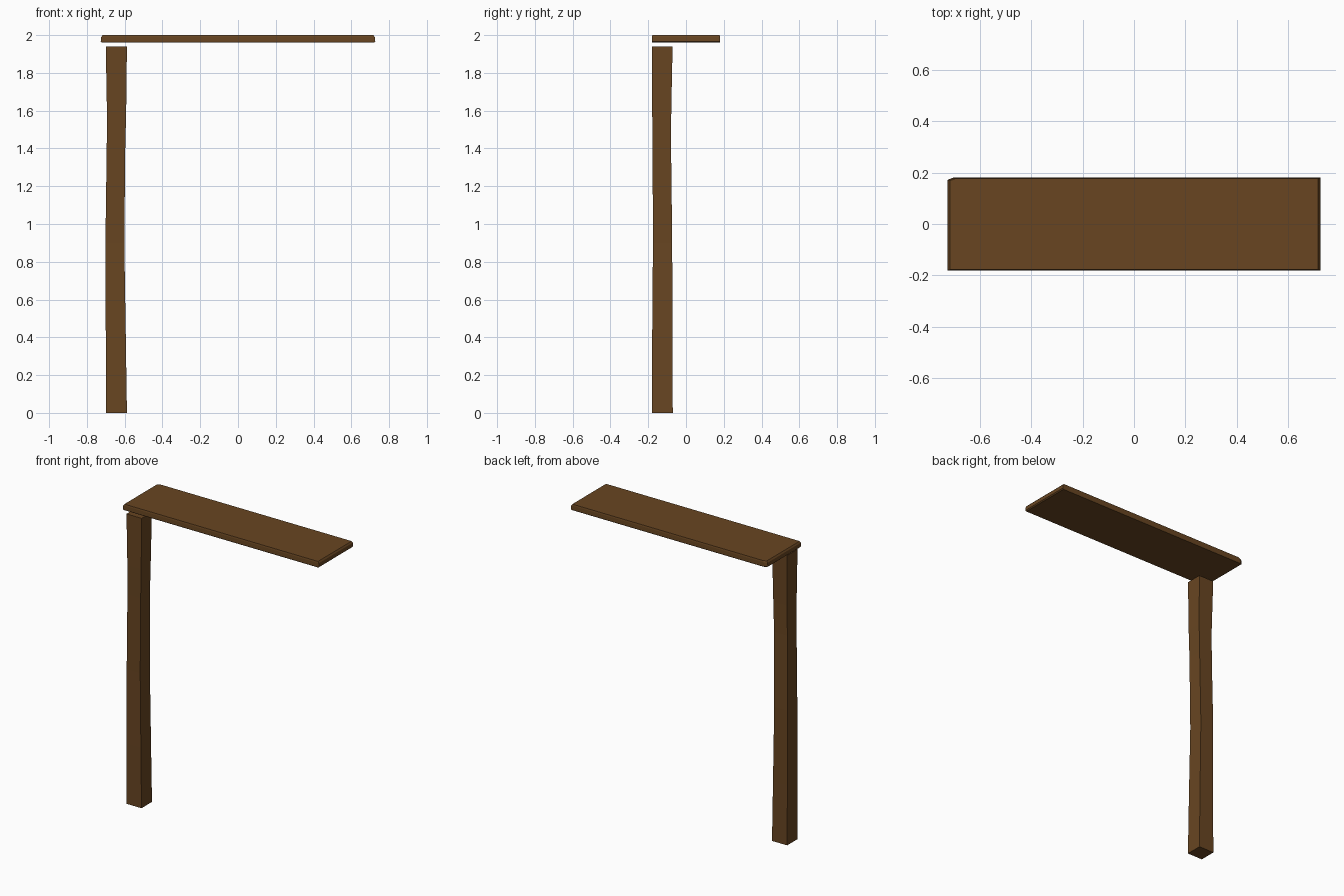
import bpy, bmesh

if "Cube" in bpy.data.objects:
    bpy.data.objects.remove(bpy.data.objects["Cube"])

wood = bpy.data.materials.new("dark_brown_wood")
wood.diffuse_color = (0.138, 0.060, 0.0155, 1.0)
wood.use_nodes = True
wood.node_tree.nodes["Principled BSDF"].inputs["Base Color"].default_value = wood.diffuse_color


def loft(name, rings):
    """Join a stack of equal-sized point loops and cap both ends."""
    bm = bmesh.new()
    loops = [[bm.verts.new(p) for p in ring] for ring in rings]
    n = len(loops[0])
    for a, b in zip(loops, loops[1:]):
        for i in range(n):
            j = (i + 1) % n
            bm.faces.new((a[i], a[j], b[j], b[i]))
    bm.faces.new(loops[0][::-1])
    bm.faces.new(loops[-1])
    bmesh.ops.recalc_face_normals(bm, faces=bm.faces)
    mesh = bpy.data.meshes.new(name)
    bm.to_mesh(mesh)
    bm.free()
    mesh.materials.append(wood)
    obj = bpy.data.objects.new(name, mesh)
    bpy.context.collection.objects.link(obj)
    return obj


def rect(x0, x1, y0, y1, z):
    return [(x0, y0, z), (x1, y0, z), (x1, y1, z), (x0, y1, z)]


# Hand-hewn post: a square timber that wavers slightly along its height
loft("post", [rect(*s) for s in (
    (-0.700, -0.588, -0.181, -0.070, 0.00),
    (-0.700, -0.594, -0.179, -0.072, 0.40),
    (-0.702, -0.602, -0.175, -0.073, 0.90),
    (-0.695, -0.597, -0.177, -0.079, 1.40),
    (-0.694, -0.592, -0.179, -0.078, 1.60),
    (-0.700, -0.588, -0.180, -0.071, 1.94),
)])


# Plank: thin board with slightly worn ends and one clipped back corner
def board(inset, z):
    x, y = 0.727 - inset, 0.181 - inset * 0.3
    return [(-x, -y, z), (x, -y, z), (x, y, z),
            (-x + 0.022, y, z), (-x, y - 0.009, z)]


loft("plank", [board(0.007, 1.96), board(0.0, 1.966),
               board(0.003, 1.99), board(0.010, 2.0)])
